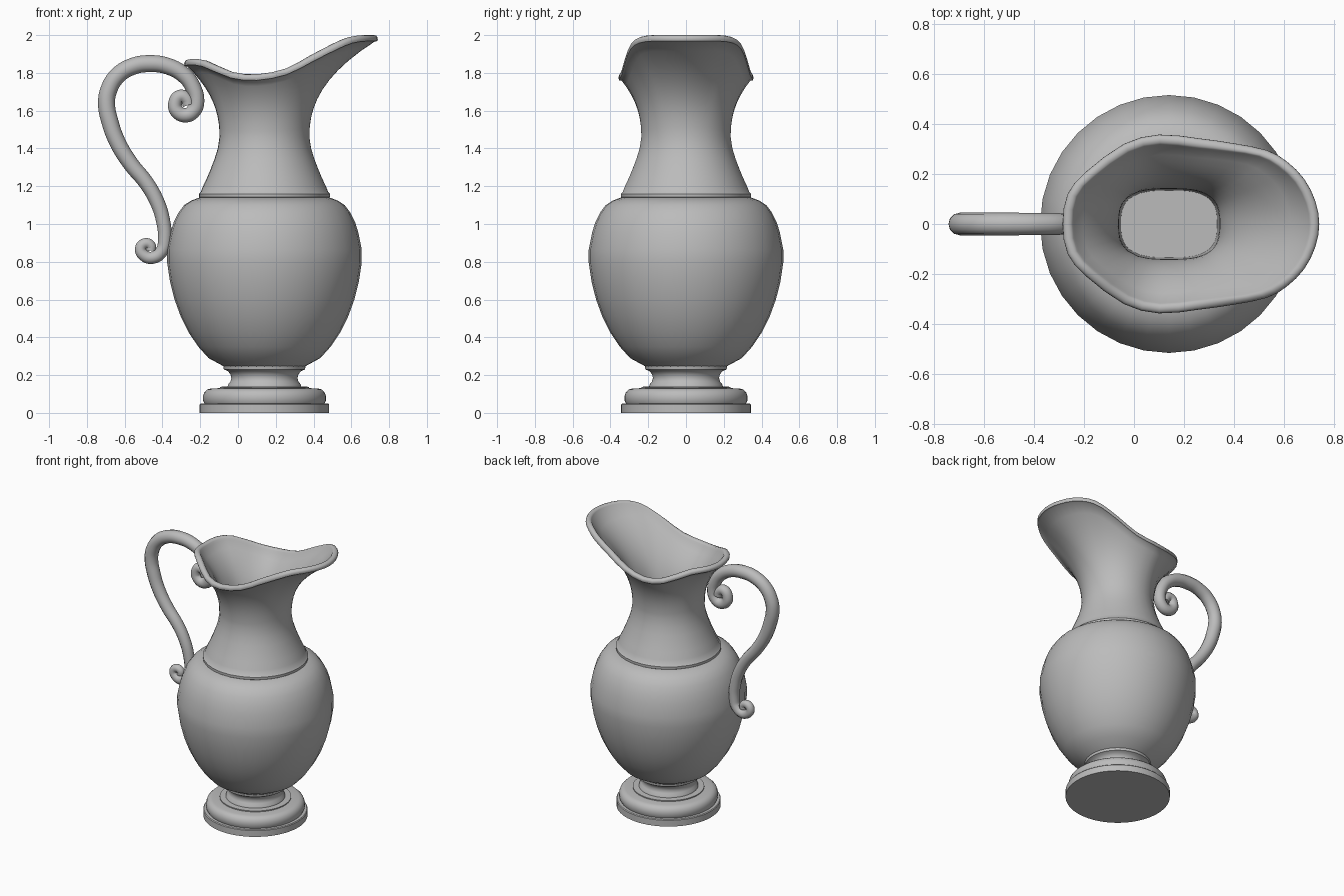
import bpy, bmesh, math
from mathutils import Vector

if "Cube" in bpy.data.objects:
    bpy.data.objects.remove(bpy.data.objects["Cube"])

CX = 0.14  # vessel axis

grey = bpy.data.materials.new("grey_clay")
grey.diffuse_color = (0.5, 0.5, 0.5, 1)
grey.use_nodes = True
grey.node_tree.nodes["Principled BSDF"].inputs["Base Color"].default_value = grey.diffuse_color


def finish(ob, angle=40):
    ob.data.materials.clear()
    ob.data.materials.append(grey)
    bpy.ops.object.select_all(action='DESELECT')
    ob.select_set(True)
    bpy.context.view_layer.objects.active = ob
    bpy.ops.object.shade_smooth_by_angle(angle=math.radians(angle))


def loft(name, rings, angle=40):
    """Skin a list of equal-length closed rings and cap both ends."""
    bm = bmesh.new()
    rows = [[bm.verts.new(p) for p in r] for r in rings]
    n = len(rows[0])
    for a, b in zip(rows, rows[1:]):
        for i in range(n):
            j = (i + 1) % n
            bm.faces.new((a[i], a[j], b[j], b[i]))
    bm.faces.new(rows[0][::-1])
    bm.faces.new(rows[-1])
    bmesh.ops.recalc_face_normals(bm, faces=bm.faces)
    me = bpy.data.meshes.new(name)
    bm.to_mesh(me)
    bm.free()
    ob = bpy.data.objects.new(name, me)
    bpy.context.collection.objects.link(ob)
    finish(ob, angle)
    return ob


def lathe(name, profile, n):
    loft(name, [[(CX + r * math.cos(2 * math.pi * i / n),
                  r * math.sin(2 * math.pi * i / n), z) for i in range(n)]
                for r, z in profile])


def spline(a, b, c, d, t):
    return 0.5 * (2 * b + (c - a) * t + (2 * a - 5 * b + 4 * c - d) * t * t
                  + (3 * b - a - 3 * c + d) * t ** 3)


# Foot: stepped moulding and waist
lathe("foot", [(.343, 0), (.343, .045), (.338, .05), (.318, .05), (.325, .065),
               (.325, .09), (.318, .11), (.303, .124), (.285, .129), (.235, .131),
               (.235, .138), (.195, .14), (.193, .15), (.18, .165), (.175, .185),
               (.18, .205), (.195, .222), (.215, .23), (.218, .25)], 64)

# Belly
lathe("body", [(.215, .245), (.222, .25), (.296, .29), (.35, .35), (.40, .424),
               (.443, .51), (.476, .6), (.5, .695), (.515, .795), (.515, .865),
               (.497, .955), (.48, 1.01), (.455, 1.06), (.425, 1.1), (.39, 1.123),
               (.345, 1.14)], 32)

# Rim outline: half from spout tip to back, mirrored and smoothed
half = [(.74, 0, 1.982), (.725, .09, 1.982), (.68, .18, 1.982), (.61, .25, 1.972),
        (.53, .295, 1.94), (.40, .322, 1.875), (.26, .342, 1.805), (.10, .357, 1.775),
        (-.04, .32, 1.787), (-.19, .21, 1.848), (-.265, .12, 1.856), (-.285, 0, 1.85)]
full = [Vector(p) for p in half] + [Vector((x, -y, z)) for x, y, z in half[-2:0:-1]]
N = len(full)
rim = []
for i in range(N):
    q = [full[(i + k) % N] for k in (-1, 0, 1, 2)]
    rim += [q[1], spline(*q, 0.5)]
polar = [(math.atan2(p.y, p.x - CX), math.hypot(p.x - CX, p.y), p.z) for p in rim]


def ring(fn):
    out = []
    for a, rr, zr in polar:
        r, z = fn(a, rr, zr)
        out.append((CX + r * math.cos(a), r * math.sin(a), z))
    return out


def throat(a):
    # rounded opening, wider along x than y
    return ((abs(math.cos(a)) / .2) ** 3 + (abs(math.sin(a)) / .14) ** 3) ** (-1 / 3)


# Neck with spout, lip bead and inner throat in one skin
rings = [ring(lambda a, rr, zr, r=r, z=z: (r, z)) for r, z in
         [(.335, 1.135), (.346, 1.142), (.347, 1.16), (.338, 1.168), (.325, 1.2),
          (.304, 1.245), (.285, 1.29), (.264, 1.345), (.247, 1.4), (.238, 1.46)]]
for k in range(1, 11):
    s = k / 10
    rings.append(ring(lambda a, rr, zr: (.238 + (rr - .016 - .238) * s ** 2.3,
                                         1.46 + (zr - .016 - 1.46) * s)))
for dr, dz in [(.003, -.014), (0, -.004), (.001, .006), (.008, .015), (.02, .018),
               (.032, .016), (.04, .008), (.046, -.006)]:
    rings.append(ring(lambda a, rr, zr: (rr - dr, zr + dz)))
for k in range(9, -1, -1):
    s = k / 10
    rings.append(ring(lambda a, rr, zr: (throat(a) + (rr - .048 - throat(a)) * s ** 2,
                                         1.45 + (zr - .01 - 1.45) * s)))
rings.append(ring(lambda a, rr, zr: (throat(a) * .96, 1.17)))
loft("neck_and_spout", rings, 50)

# Handle: S-curve tube with a scroll at each end (x, z)
path = [(-.26, 1.63), (-.27, 1.66), (-.307, 1.676), (-.333, 1.64), (-.323, 1.597),
        (-.275, 1.576), (-.233, 1.602), (-.219, 1.65), (-.238, 1.724), (-.286, 1.788),
        (-.37, 1.835), (-.466, 1.849), (-.556, 1.835), (-.635, 1.788), (-.683, 1.713),
        (-.696, 1.639), (-.677, 1.538), (-.635, 1.427), (-.566, 1.316), (-.487, 1.22),
        (-.429, 1.119), (-.397, 1.019), (-.388, .918), (-.402, .859), (-.45, .822),
        (-.497, .833), (-.516, .87), (-.492, .897), (-.462, .886), (-.46, .859)]
cu = bpy.data.curves.new("handle", 'CURVE')
cu.dimensions = '3D'
cu.bevel_depth = 1.0
cu.bevel_resolution = 4
cu.resolution_u = 5
cu.use_fill_caps = True
sp = cu.splines.new('BEZIER')
sp.bezier_points.add(len(path) - 1)
for i, (bp, (x, z)) in enumerate(zip(sp.bezier_points, path)):
    bp.co = (x, 0, z)
    bp.handle_left_type = bp.handle_right_type = 'AUTO'
    if i < 11:
        bp.radius = .033 + .012 * i / 11
    elif i < 17:
        bp.radius = .045
    else:
        bp.radius = .045 - .02 * (i - 16) / 13
handle = bpy.data.objects.new("handle", cu)
bpy.context.collection.objects.link(handle)
bpy.ops.object.select_all(action='DESELECT')
handle.select_set(True)
bpy.context.view_layer.objects.active = handle
bpy.ops.object.convert(target='MESH')
finish(bpy.context.view_layer.objects.active, 50)
